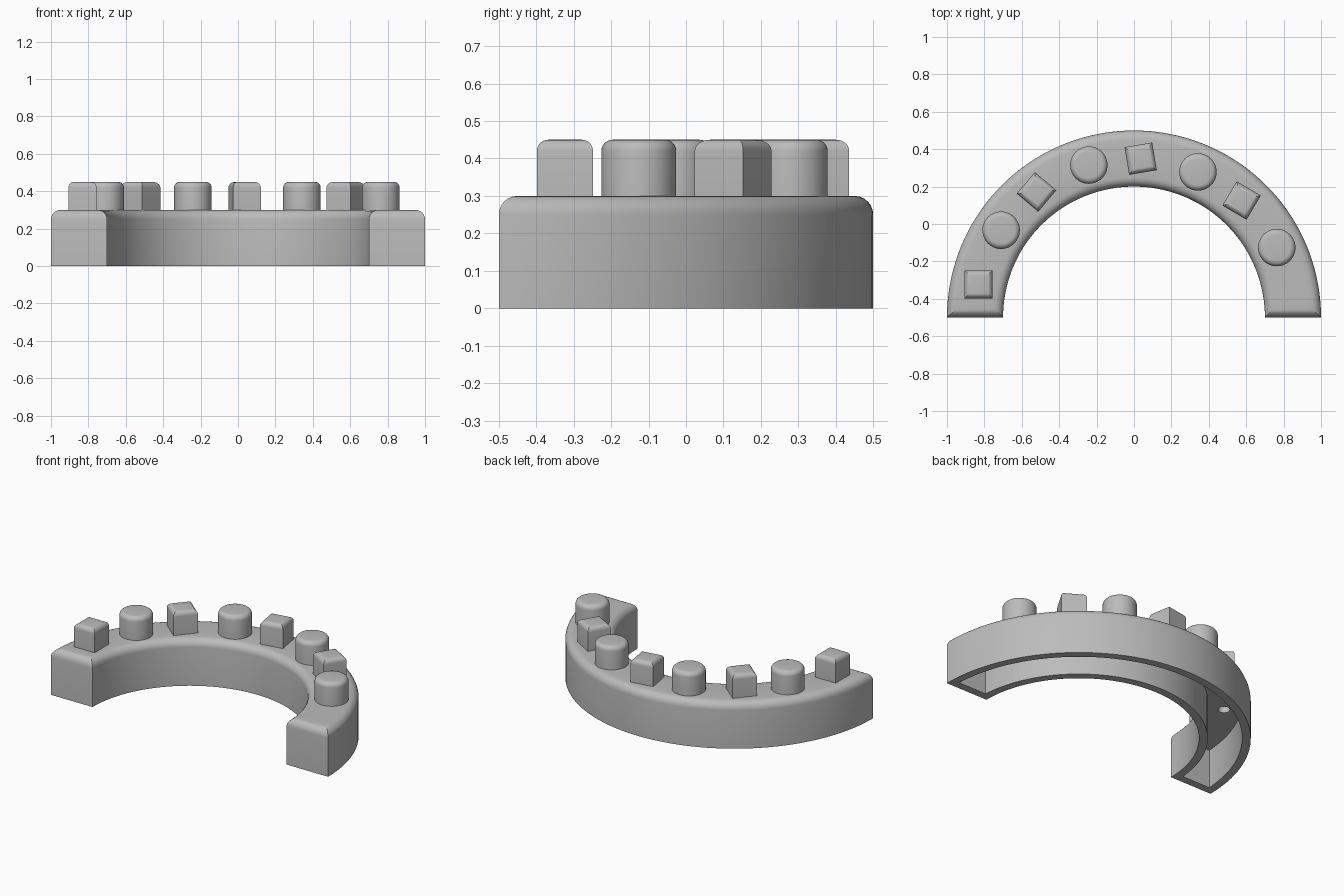
import bpy, bmesh
from math import sin, cos, pi, radians, asin

if "Cube" in bpy.data.objects:
    bpy.data.objects.remove(bpy.data.objects["Cube"], do_unlink=True)

grey = bpy.data.materials.new("plain_grey")
grey.use_nodes = True
grey.diffuse_color = (0.5, 0.5, 0.5, 1)
grey.node_tree.nodes["Principled BSDF"].inputs["Base Color"].default_value = (0.5, 0.5, 0.5, 1)

MID_R, HALF_W, HEIGHT, WALL = 0.85, 0.15, 0.30, 0.05
STUD_TOP, ARC_STEPS = 0.45, 72


def loft(name, outline, stations, paired_caps=False):
    """Skin closed outlines, each given as (inset, z), and cap both ends."""
    bm = bmesh.new()
    rings = [[bm.verts.new((x, y, z)) for x, y in outline(d)] for d, z in stations]
    n = len(rings[0])
    for a, b in zip(rings, rings[1:]):
        for i in range(n):
            j = (i + 1) % n
            bm.faces.new((a[i], a[j], b[j], b[i]))
    for ring in (rings[0], rings[-1]):
        if paired_caps:
            for i in range(n // 2 - 1):
                bm.faces.new((ring[i], ring[i + 1], ring[n - 2 - i], ring[n - 1 - i]))
        else:
            bm.faces.new(ring)
    bmesh.ops.recalc_face_normals(bm, faces=bm.faces)
    mesh = bpy.data.meshes.new(name)
    bm.to_mesh(mesh)
    bm.free()
    obj = bpy.data.objects.new(name, mesh)
    bpy.context.collection.objects.link(obj)
    mesh.materials.append(grey)
    return obj


def activate(obj):
    bpy.ops.object.select_all(action='DESELECT')
    obj.select_set(True)
    bpy.context.view_layer.objects.active = obj


def cut(obj, cutter):
    activate(obj)
    mod = obj.modifiers.new("hole", 'BOOLEAN')
    mod.operation = 'DIFFERENCE'
    mod.solver = 'EXACT'
    mod.object = cutter
    bpy.ops.object.modifier_apply(modifier=mod.name)


def smooth(obj):
    activate(obj)
    bpy.ops.object.shade_smooth_by_angle(angle=radians(30))


def fillet(radius, top, steps=6):
    """Stations of a rounded top edge."""
    angles = [pi / 2 * k / steps for k in range(steps + 1)]
    return [(radius * (1 - cos(t)), top - radius * (1 - sin(t))) for t in angles]


def half_ring(d):
    """Half ring outline, inset evenly from its arcs and flat ends."""
    def arc(r):
        start = asin(d / r)
        ts = [start + (pi - 2 * start) * k / ARC_STEPS for k in range(ARC_STEPS + 1)]
        return [(r * cos(t), r * sin(t) - 0.5) for t in ts]
    return arc(MID_R + HALF_W - d) + arc(MID_R - HALF_W + d)[::-1]


def disc(radius):
    return lambda d: [((radius - d) * cos(2 * pi * k / 48), (radius - d) * sin(2 * pi * k / 48))
                      for k in range(48)]


def square(half):
    return lambda d: [(sx * (half - d), sy * (half - d))
                      for sx, sy in ((1, 1), (-1, 1), (-1, -1), (1, -1))]


# Hollow body: ceiling, inner walls, bottom rim, outer walls, rounded top
body = loft("arch_body", half_ring,
            [(WALL, HEIGHT - WALL), (WALL, 0), (0, 0)] + fillet(0.05, HEIGHT), True)

# Alternating square and round studs along the centre line
stud_profile = [(0, HEIGHT)] + fillet(0.03, STUD_TOP)


def place(obj, degrees, turn=0):
    t = radians(degrees)
    obj.location = (MID_R * cos(t), MID_R * sin(t) - 0.5, 0)
    obj.rotation_euler.z = radians(turn)
    bpy.context.view_layer.update()


for i in range(4):
    swing = -40.2 * i
    block = loft(f"square_stud_{i + 1}", square(0.075), stud_profile)
    place(block, 168 + swing, swing)
    smooth(block)

    peg = loft(f"round_stud_{i + 1}", disc(0.1), stud_profile)
    place(peg, 146.7 + swing)

    # Blind hole from below into each round stud
    drill = loft(f"hole_cutter_{i + 1}", disc(0.035), [(0, 0.2), (0, 0.4)])
    place(drill, 146.7 + swing)
    cut(body, drill)
    cut(peg, drill)
    bpy.data.objects.remove(drill, do_unlink=True)
    smooth(peg)

smooth(body)
